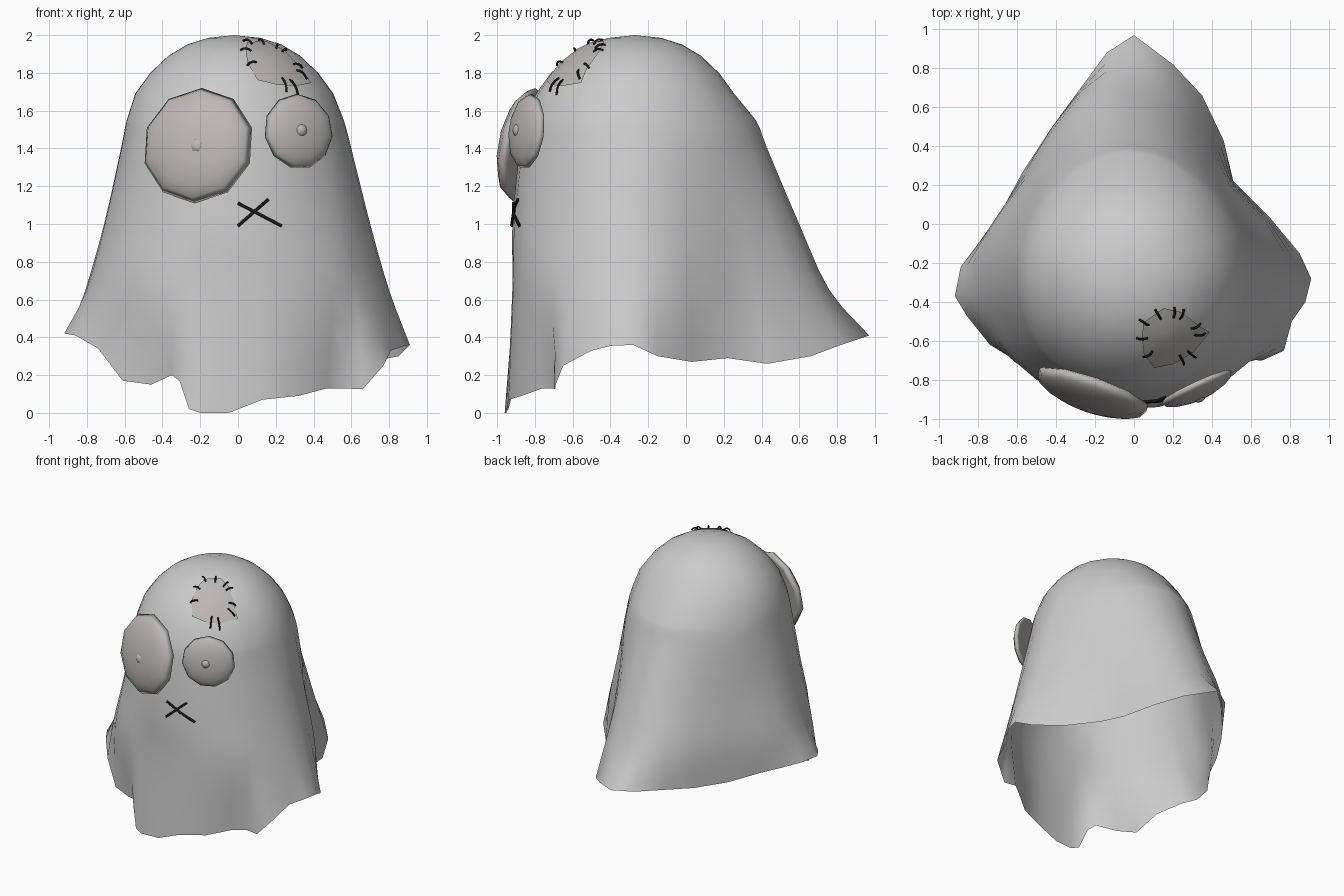
import bpy, bmesh, math
from mathutils import Vector
from mathutils.bvhtree import BVHTree

if "Cube" in bpy.data.objects:
    bpy.data.objects.remove(bpy.data.objects["Cube"])

AX, AY = -0.02, -0.27          # vertical axis of the head


def new_object(name, verts, faces, mat=None):
    me = bpy.data.meshes.new(name)
    me.from_pydata(verts, [], faces)
    ob = bpy.data.objects.new(name, me)
    bpy.context.collection.objects.link(ob)
    bm = bmesh.new()
    bm.from_mesh(me)
    bmesh.ops.recalc_face_normals(bm, faces=bm.faces)
    bm.to_mesh(me)
    bm.free()
    for p in me.polygons:
        p.use_smooth = True
    if mat:
        me.materials.append(mat)
    return ob


def material(name, rgb):
    m = bpy.data.materials.new(name)
    m.diffuse_color = (*rgb, 1)
    m.use_nodes = True
    m.node_tree.nodes["Principled BSDF"].inputs["Base Color"].default_value = m.diffuse_color
    return m


def spline(p0, p1, p2, p3, t):
    return 0.5 * (2 * p1 + (p2 - p0) * t + (2 * p0 - 5 * p1 + 4 * p2 - p3) * t * t
                  + (3 * p1 - p0 - 3 * p2 + p3) * t ** 3)


def radius(eight, ang):
    """Radius at an angle from eight values around the circle (E, NE, N ...)."""
    f = (ang % math.tau) / math.tau * 8
    i = int(f)
    return spline(*[eight[(i + k) % 8] for k in (-1, 0, 1, 2)], f - i)


felt = material("felt", (0.50, 0.47, 0.46))
thread = material("thread", (0.01, 0.01, 0.01))

# Sheet: ragged hem, counter-clockwise from the right side
hem = [(.91, -.28, .36), (.85, -.15, .30), (.70, .03, .27), (.51, .22, .29), (.46, .43, .26),
       (.35, .66, .30), (.20, .82, .36), (0, .97, .41), (-.14, .88, .40), (-.28, .69, .38),
       (-.42, .50, .36), (-.57, .27, .36), (-.69, .05, .38), (-.80, -.10, .40), (-.89, -.22, .42),
       (-.92, -.37, .42), (-.86, -.47, .41), (-.74, -.62, .34), (-.61, -.70, .17), (-.46, -.75, .15),
       (-.35, -.85, .20), (-.31, -.90, .17), (-.26, -.94, .02), (-.20, -.96, 0), (-.05, -.95, 0),
       (.13, -.94, .07), (.32, -.87, .09), (.47, -.76, .13), (.56, -.69, .13), (.66, -.70, .125),
       (.77, -.65, .25), (.81, -.50, .33), (.88, -.40, .355)]
dome = [(1.985, .14), (1.95, .25), (1.89, .35), (1.80, .445), (1.69, .525)]
levels = [(1.55, (.58, .58, .64, .58, .57, .58, .58, .58)),
          (1.40, (.62, .62, .70, .62, .60, .61, .61, .61)),
          (1.00, (.72, .67, .87, .68, .69, .67, .65, .68)),
          (.65, (.82, .71, 1.03, .74, .79, .72, .65, .73))]

columns = []
for x, y, z in hem:
    a = math.atan2(y - AY, x - AX)
    pts = [Vector((AX + math.cos(a) * r, AY + math.sin(a) * r, h)) for h, r in
           dome + [(h, radius(e, a)) for h, e in levels]] + [Vector((x, y, z))]
    col = pts[:6]
    for i in range(5, len(pts) - 1):
        after = pts[i + 2] if i + 2 < len(pts) else 2 * pts[i + 1] - pts[i]
        for k in (1, 2, 3):
            col.append(spline(pts[i - 1], pts[i], pts[i + 1], after, k / 3))
    columns.append(col)
n, m = len(columns), len(columns[0])
verts = [v for c in columns for v in c] + [Vector((AX, AY, 2.0))]
faces = []
for i in range(n):
    j = (i + 1) % n
    faces.append((n * m, i * m, j * m))
    for k in range(m - 1):
        faces.append((i * m + k, i * m + k + 1, j * m + k + 1, j * m + k))
new_object("sheet", verts, faces)
surface = BVHTree.FromPolygons(verts, faces)


def on_top(x, y, off=0.0):
    hit, nor, _, _ = surface.ray_cast(Vector((x, y, 3)), Vector((0, 0, -1)))
    return hit + (nor if nor.z > 0 else -nor) * off


def on_front(x, z, off=0.0):
    hit = surface.ray_cast(Vector((x, -3, z)), Vector((0, 1, 0)))[0]
    return hit - Vector((0, off, 0))


def tube(name, pts, r):
    cu = bpy.data.curves.new(name, 'CURVE')
    cu.dimensions = '3D'
    cu.bevel_depth = r
    cu.bevel_resolution = 1
    cu.use_fill_caps = True
    sp = cu.splines.new('POLY')
    sp.points.add(len(pts) - 1)
    for p, v in zip(sp.points, pts):
        p.co = (*v, 1)
    cu.materials.append(thread)
    bpy.context.collection.objects.link(bpy.data.objects.new(name, cu))


# Eyes: shallow ten-sided domes with a small bead in the middle
def eye(side, centre, normal, r, depth, sides, bead, bead_r):
    bpy.ops.mesh.primitive_uv_sphere_add(segments=sides, ring_count=8, radius=1, location=centre)
    ob = bpy.context.object
    ob.name = side + "_eye"
    ob.scale = (r, r, depth)
    ob.rotation_euler = Vector(normal).to_track_quat('Z', 'Y').to_euler()
    for v in ob.data.vertices:
        v.co.z = max(v.co.z, -0.1)
    ob.data.materials.append(felt)
    bpy.ops.object.shade_smooth_by_angle(angle=math.radians(50))
    bpy.ops.mesh.primitive_uv_sphere_add(segments=12, ring_count=8, radius=bead_r, location=bead)
    bpy.context.object.name = side + "_pupil"
    bpy.context.object.data.materials.append(felt)
    bpy.ops.object.shade_smooth()


eye("left", (-.21, -.85, 1.415), (-.32, -.92, .18), .31, .11, 10, (-.21, -.925, 1.41), .05)
eye("right", (.32, -.835, 1.49), (.42, -.90, .10), .20, .07, 11, (.33, -.88, 1.495), .038)

# Mouth: two crossed threads
for name, a, b in (("mouth_stitch_a", (0, .99), (.16, 1.13)), ("mouth_stitch_b", (0, 1.11), (.23, .99))):
    tube(name, [on_front(a[0] + (b[0] - a[0]) * t / 4, a[1] + (b[1] - a[1]) * t / 4, .006)
                for t in range(5)], .009)

# Patch draped on the head
rim = [(.04, -.57), (.05, -.50), (.15, -.43), (.24, -.45), (.33, -.52), (.38, -.55),
       (.30, -.65), (.20, -.71), (.10, -.73), (.05, -.66)]
mid = Vector((.19, -.58))
k = len(rim)
pv = []
for s in (1, .66, .33):
    pv += [on_top(*mid.lerp(Vector(p), s), .012) for p in rim]
pv.append(on_top(*mid, .012))
pf = []
for i in range(k):
    j = (i + 1) % k
    pf += [(i, j, k + j, k + i), (k + i, k + j, 2 * k + j, 2 * k + i), (2 * k + i, 2 * k + j, 3 * k)]
new_object("patch", pv, pf, felt)

# Stitches across the patch edge
for i, (x, y) in enumerate([(.05, -.50), (.12, -.46), (.20, -.45), (.24, -.46), (.31, -.52), (.33, -.56),
                            (.29, -.66), (.24, -.69), (.07, -.66), (.04, -.58)]):
    d = (Vector((x, y)) - mid).normalized() * .027
    tube(f"patch_stitch_{i}", [on_top(x + d.x * t, y + d.y * t, .012 + .012 * (1 - t * t))
                               for t in (-1, -.5, 0, .5, 1)], .006)
